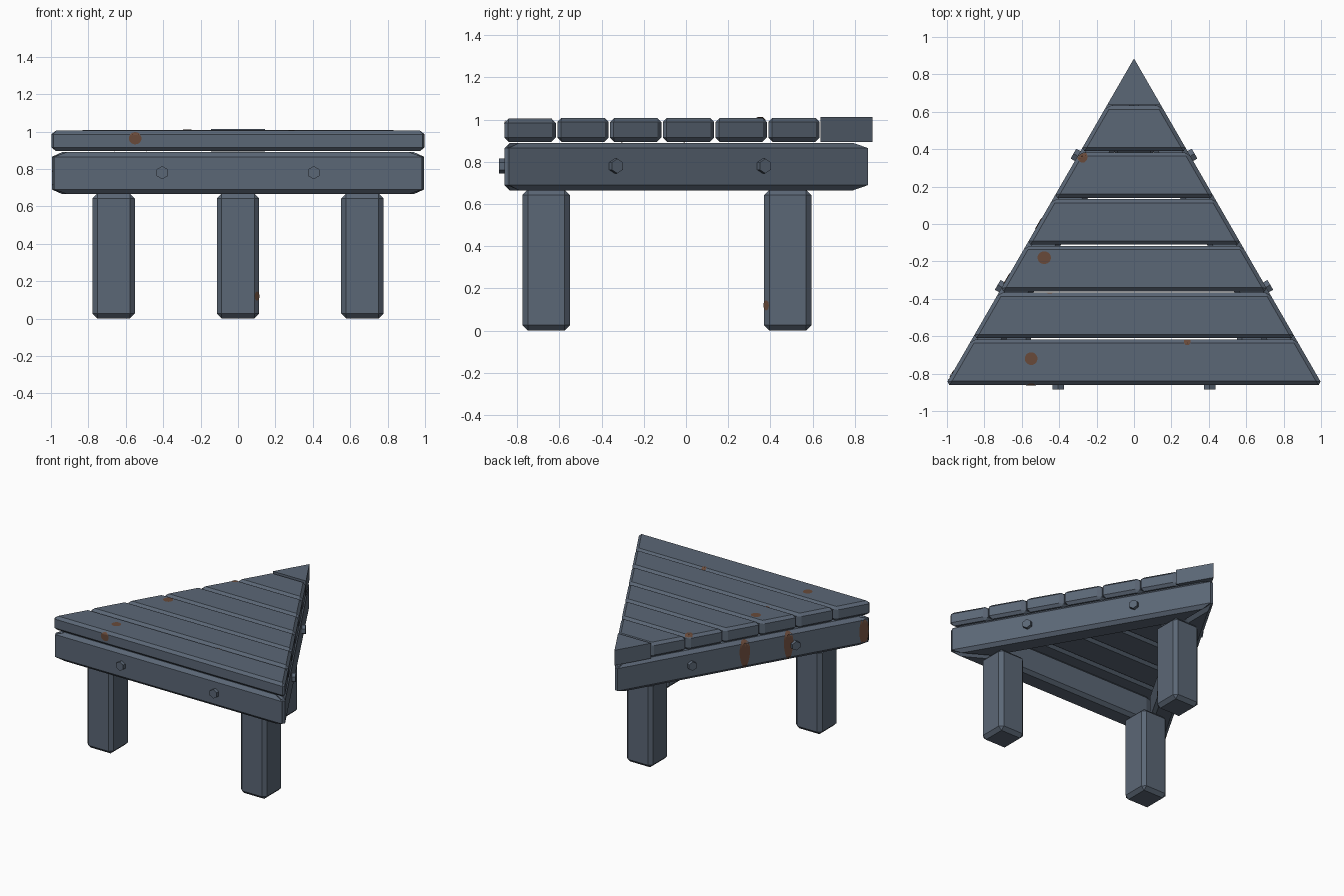
import bpy, bmesh, math
from mathutils import Vector
from mathutils.bvhtree import BVHTree

cube = bpy.data.objects.get("Cube")
if cube:
    bpy.data.objects.remove(cube, do_unlink=True)


def material(name, color):
    mat = bpy.data.materials.new(name)
    mat.use_nodes = True
    mat.diffuse_color = (*color, 1)
    node = next(n for n in mat.node_tree.nodes if n.type == 'BSDF_PRINCIPLED')
    node.inputs["Base Color"].default_value = (*color, 1)
    node.inputs["Roughness"].default_value = 0.8
    return mat


SLATE = material("slate_paint", (0.105, 0.135, 0.18))
RUST = material("rust_brown", (0.14, 0.068, 0.042))


def finish(name, bm, mat):
    mesh = bpy.data.meshes.new(name)
    bm.to_mesh(mesh)
    bm.free()
    mesh.materials.append(mat)
    obj = bpy.data.objects.new(name, mesh)
    bpy.context.collection.objects.link(obj)
    return obj


def prism(name, outline, z0, z1, bevel=0.0):
    """Extrude a plan outline from z0 to z1 and chamfer every edge."""
    bm = bmesh.new()
    base = bm.faces.new([bm.verts.new((x, y, z0)) for x, y in outline])
    top = bmesh.ops.extrude_face_region(bm, geom=[base])["geom"]
    verts = [v for v in top if isinstance(v, bmesh.types.BMVert)]
    bmesh.ops.translate(bm, verts=verts, vec=(0, 0, z1 - z0))
    bmesh.ops.recalc_face_normals(bm, faces=bm.faces)
    if bevel:
        bmesh.ops.bevel(bm, geom=bm.edges[:], offset=bevel, segments=1,
                        profile=0.5, affect='EDGES', clamp_overlap=True)
        bmesh.ops.recalc_face_normals(bm, faces=bm.faces)
    return finish(name, bm, SLATE)


# Equilateral plan
APEX_Y, FRONT_Y = 0.885, -0.86
SLOPE = math.tan(math.radians(30))


def half_width(y):
    return (APEX_Y - y) * SLOPE


# Top planks, the last one a sharp triangular tip
planks = []
for i in range(6):
    y0 = FRONT_Y + 0.25 * i
    y1 = y0 + 0.243
    a, b = half_width(y0), half_width(y1)
    top = 1.005 if i == 0 else 1.009
    planks.append(prism(f"top_plank_{i + 1}",
                        [(-a, y0), (a, y0), (b, y1), (-b, y1)], 0.895, top, 0.02))
tip_y = 0.637
prism("top_plank_tip", [(-half_width(tip_y), tip_y), (half_width(tip_y), tip_y),
                        (0, APEX_Y)], 0.894, 1.013)

# Three mitred frame beams with hex bolts
corners = [Vector((-half_width(FRONT_Y), FRONT_Y)),
           Vector((half_width(FRONT_Y), FRONT_Y)), Vector((0, APEX_Y))]
centre = sum(corners, Vector((0, 0))) / 3
inradius = centre.y - FRONT_Y
inner = [centre + (c - centre) * (1 - 0.16 / inradius) for c in corners]
beams = {}
for i, side in enumerate(("front", "left", "right")):
    j = (i + 1) % 3
    a, b = corners[i], corners[j]
    beams[side] = prism(f"{side}_beam", [a, b, inner[j], inner[i]], 0.665, 0.89, 0.025)
    along = (b - a).normalized()
    normal = Vector((along.y, -along.x, 0))
    for k, s in enumerate((-1, 1)):
        p = (a + b) / 2 + along * 0.405 * s
        bm = bmesh.new()
        bmesh.ops.create_cone(bm, cap_ends=True, segments=6, radius1=0.035,
                              radius2=0.035, depth=0.06)
        bolt = finish(f"{side}_bolt_{k + 1}", bm, SLATE)
        bolt.location = Vector((p.x, p.y, 0.78)) - normal * 0.004
        bolt.rotation_euler = normal.to_track_quat('Z', 'Y').to_euler()

# Square chamfered legs
legs = {}
for name, x, y in (("front_left_leg", 0.665, -0.663), ("front_right_leg", -0.665, -0.663),
                   ("back_leg", 0, 0.482)):
    r = 0.113
    legs[name] = prism(name, [(x - r, y - r), (x + r, y - r), (x + r, y + r),
                              (x - r, y + r)], 0, 0.668, 0.026)


def rust(name, target, middle, normal, ru, rv, taper=0.0):
    """Thin stain draped on a part by casting rays against its surface."""
    mesh = target.data
    tree = BVHTree.FromPolygons([v.co for v in mesh.vertices],
                                [p.vertices[:] for p in mesh.polygons])
    n = Vector(normal).normalized()
    v_axis = Vector((0, 1, 0)) if n.z > 0.9 else Vector((0, 0, 1))
    u_axis = v_axis.cross(n)
    bm = bmesh.new()

    def drape(u, v):
        start = Vector(middle) + u_axis * u * (1 + taper * v) * ru + v_axis * v * rv
        hit, face_n, _, _ = tree.ray_cast(start + n * 0.3, -n, 0.45)
        return bm.verts.new(hit + face_n * 0.003) if hit else None

    count, rings = 20, 5
    grid = []
    for ring in range(1, rings + 1):
        angles = [math.tau * k / count for k in range(count)]
        grid.append([drape(math.cos(t) * ring / rings, math.sin(t) * ring / rings)
                     for t in angles])
    hub = drape(0, 0)
    for k in range(count):
        m = (k + 1) % count
        quads = [(hub, grid[0][k], grid[0][m])]
        quads += [(lo[k], hi[k], hi[m], lo[m]) for lo, hi in zip(grid, grid[1:])]
        for q in quads:
            if all(q):
                bm.faces.new(q)
    bmesh.ops.delete(bm, geom=[v for v in bm.verts if not v.link_faces], context='VERTS')
    finish(name, bm, RUST)


# Rust spots on the planks and back leg
UP = (0, 0, 1)
rust("rust_spot_front", planks[0], (-0.55, FRONT_Y, 0.963), (0, -1, 0), 0.034, 0.032)
rust("rust_spot_1", planks[0], (-0.55, -0.72, 1), UP, 0.034, 0.034)
rust("rust_spot_2", planks[2], (-0.48, -0.18, 1), UP, 0.036, 0.034)
rust("rust_spot_3", planks[4], (-0.275, 0.358, 1), UP, 0.026, 0.03)
rust("rust_spot_4", planks[0], (0.285, -0.63, 1), UP, 0.018, 0.018)
rust("rust_spot_5", planks[1], (-0.45, -0.362, 1), UP, 0.025, 0.012)
rust("rust_spot_leg", legs["back_leg"], (0.1, 0.382, 0.12), (1, -1, 0), 0.018, 0.024)

# Rust streaks running down the right beam
side_normal = (-math.cos(math.radians(30)), 0.5, 0)
for k, (t, width, taper) in enumerate(((0.506, 0.04, 0.3), (0.676, 0.036, 0.3),
                                       (0.972, 0.042, 0.0))):
    p = corners[2].lerp(corners[0], t)
    rust(f"rust_streak_{k + 1}", beams["right"], (p.x, p.y, 0.78), side_normal,
         width, 0.11, taper)
